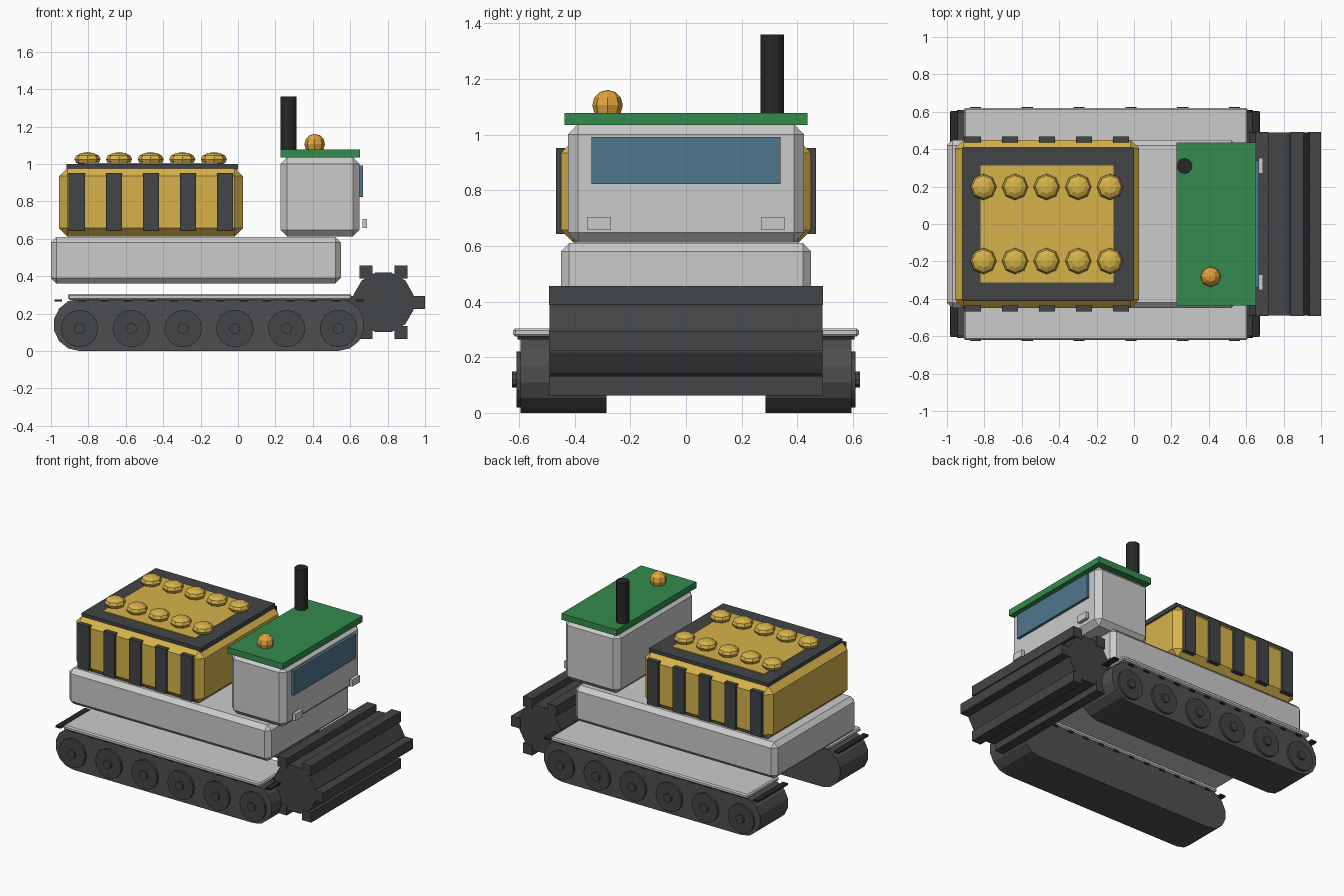
import bpy, bmesh, math
from mathutils import Matrix

if "Cube" in bpy.data.objects:
    bpy.data.objects.remove(bpy.data.objects["Cube"])


def material(name, rgb):
    m = bpy.data.materials.new(name)
    m.diffuse_color = (*rgb, 1)
    m.use_nodes = True
    m.node_tree.nodes["Principled BSDF"].inputs["Base Color"].default_value = m.diffuse_color
    return m


YELLOW = material("yellow", (0.68, 0.45, 0.07))
DARK = material("dark_grey", (0.055, 0.058, 0.062))
TRACK = material("track_grey", (0.075, 0.078, 0.082))
BLACK = material("black", (0.02, 0.021, 0.022))
GREEN = material("green", (0.035, 0.26, 0.075))
GLASS = material("glass", (0.08, 0.18, 0.26))
ORANGE = material("orange", (0.75, 0.37, 0.05))
WHITE = material("white", (0.75, 0.75, 0.73))


def finish(name, bm, mat=None, bevel=0):
    bmesh.ops.recalc_face_normals(bm, faces=bm.faces)
    me = bpy.data.meshes.new(name)
    bm.to_mesh(me)
    bm.free()
    if mat:
        me.materials.append(mat)
    ob = bpy.data.objects.new(name, me)
    bpy.context.collection.objects.link(ob)
    if bevel:
        b = ob.modifiers.new("bevel", "BEVEL")
        b.width = bevel
        b.segments = 1
    return ob


def box(name, x, y, z, mat=None, bevel=0):
    """Box from (min, max) ranges."""
    bm = bmesh.new()
    bmesh.ops.create_cube(bm, size=1)
    for v in bm.verts:
        for i, (a, b) in enumerate((x, y, z)):
            v.co[i] = a if v.co[i] < 0 else b
    return finish(name, bm, mat, bevel)


def prism(name, points, y0, y1, mat=None):
    """Extrude an x-z outline along y."""
    bm = bmesh.new()
    f = bm.faces.new([bm.verts.new((x, y0, z)) for x, z in points])
    ext = bmesh.ops.extrude_face_region(bm, geom=[f])["geom"]
    for v in ext:
        if isinstance(v, bmesh.types.BMVert):
            v.co.y = y1
    return finish(name, bm, mat)


def ring(cx, cz, r, n, a0=0.0, sweep=2 * math.pi, closed=False):
    return [(cx + r * math.cos(a0 + sweep * i / n), cz + r * math.sin(a0 + sweep * i / n))
            for i in range(n + closed)]


def dome(name, x, y, z, r, rz, mat):
    bm = bmesh.new()
    bmesh.ops.create_uvsphere(bm, u_segments=8, v_segments=6, radius=1,
                              matrix=Matrix.Translation((x, y, z)) @ Matrix.Diagonal((r, r, rz, 1)))
    return finish(name, bm, mat)


# Hull
box("hull", (-1.0, 0.55), (-0.45, 0.45), (0.36, 0.61), None, 0.03)

# Tracks with fenders, wheels, hubs and tread plates on both sides
H = math.pi / 2
oval = (ring(0.537, 0.14, 0.14, 7, -H, math.pi, True)
        + ring(-0.847, 0.14, 0.14, 7, H, math.pi, True))
for s, side in ((-1, "front"), (1, "rear")):
    prism(f"{side}_track", oval, s * 0.285, s * 0.595, TRACK)
    box(f"{side}_fender", (-0.91, 0.607), sorted((s * 0.275, s * 0.621)), (0.274, 0.304), None, 0.008)
    for i in range(6):
        x = -0.847 + i * 0.2768
        prism(f"{side}_wheel_{i}", ring(x, 0.12, 0.1, 16), s * 0.56, s * 0.61, DARK)
        prism(f"{side}_hub_{i}", ring(x, 0.12, 0.03, 10), s * 0.6, s * 0.625, DARK)
    for i in range(14):
        x = -0.96 + i * 1.61 / 13
        box(f"{side}_tread_plate_{i}", (x - 0.02, x + 0.02), sorted((s * 0.28, s * 0.605)),
            (0.264, 0.276), BLACK)

# Front drum with six square bars
prism("drum", ring(0.778, 0.26, 0.165, 12, math.radians(15)), -0.49, 0.49, DARK)
for i, (x, z) in enumerate(ring(0.778, 0.26, 0.187, 6)):
    box(f"drum_bar_{i}", (x - 0.035, x + 0.035), (-0.493, 0.493), (z - 0.035, z + 0.035), DARK)

# Engine housing, lid and stripes
box("engine_housing", (-0.957, 0.027), (-0.45, 0.45), (0.612, 0.98), YELLOW, 0.045)
box("housing_lid", (-0.917, 0.0), (-0.408, 0.408), (0.97, 1.0), DARK)
box("lid_panel", (-0.82, -0.11), (-0.312, 0.312), (0.99, 1.005), YELLOW)
for i in range(5):
    x = -0.862 + i * 0.198
    for s, side in ((-1, "front"), (1, "rear")):
        box(f"{side}_stripe_{i}", (x - 0.043, x + 0.043), sorted((s * 0.435, s * 0.467)),
            (0.643, 0.952), DARK)
        dome(f"{side}_lid_knob_{i}", -0.805 + i * 0.169, s * 0.198, 1.025, 0.07, 0.038, YELLOW)

# Cab
box("cab", (0.227, 0.65), (-0.425, 0.425), (0.612, 1.037), None, 0.036)
box("cab_roof", (0.227, 0.652), (-0.437, 0.437), (1.035, 1.078), GREEN)
box("windscreen", (0.64, 0.668), (-0.34, 0.34), (0.823, 0.992), GLASS)
for s, side in ((-1, "front"), (1, "rear")):
    box(f"{side}_headlight", (0.666, 0.69), sorted((s * 0.27, s * 0.354)), (0.658, 0.705), WHITE)

# Roof beacon and exhaust
dome("beacon", 0.41, -0.282, 1.106, 0.055, 0.055, ORANGE)
bm = bmesh.new()
bmesh.ops.create_cone(bm, cap_ends=True, segments=12, radius1=0.042, radius2=0.042, depth=0.3,
                      matrix=Matrix.Translation((0.27, 0.31, 1.21)))
finish("exhaust", bm, BLACK)
